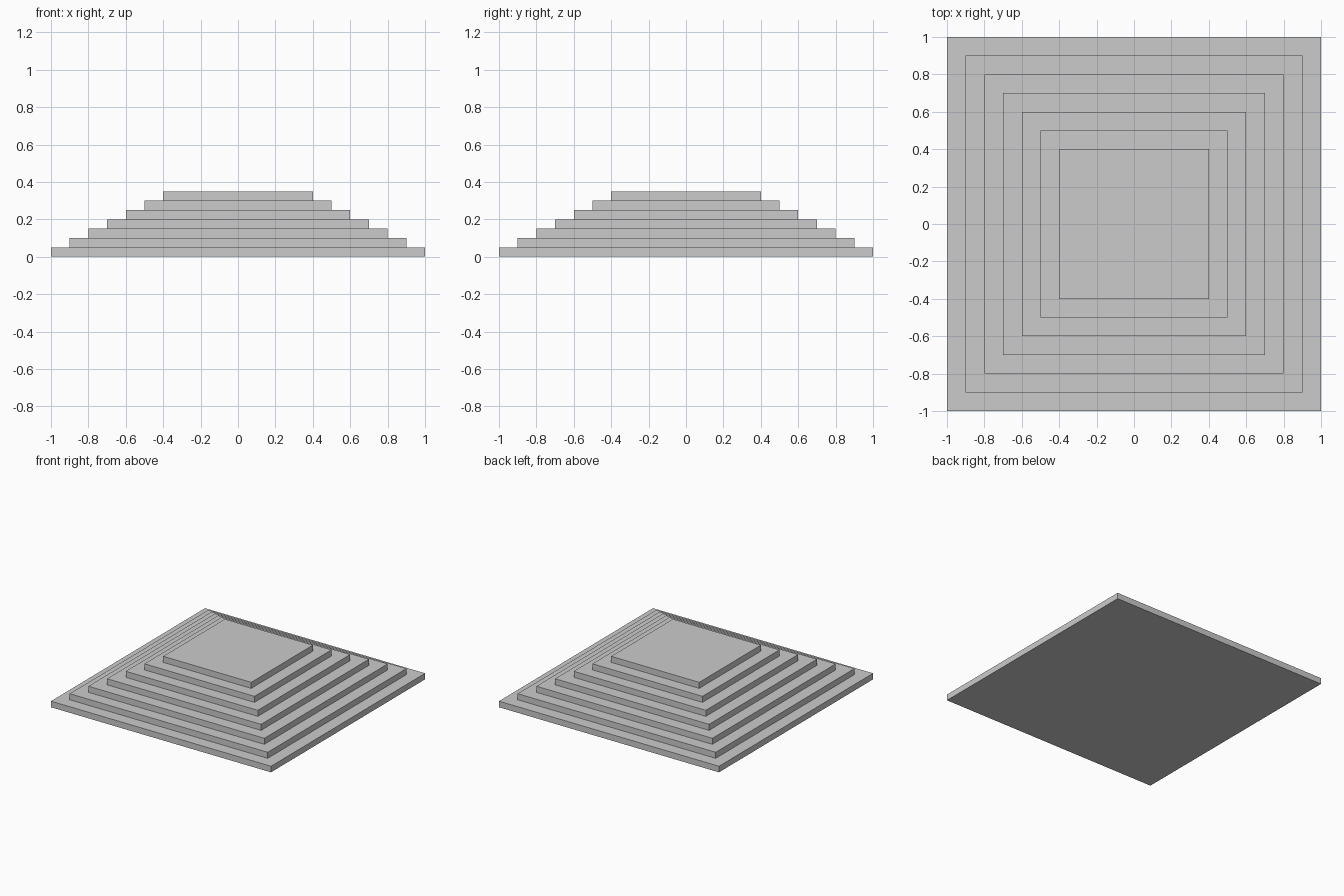
import bpy, bmesh
from mathutils import Matrix

if "Cube" in bpy.data.objects:
    bpy.data.objects.remove(bpy.data.objects["Cube"])

STEPS = 7
RISE = 0.05
TREAD = 0.1


def square_ring(bm, half, z):
    return [bm.verts.new((x * half, y * half, z))
            for x, y in ((-1, -1), (1, -1), (1, 1), (-1, 1))]


# Stepped platform: one closed skin of risers and treads
bm = bmesh.new()
rings = []
for i in range(STEPS):
    half = 1 - i * TREAD
    rings.append(square_ring(bm, half, i * RISE))
    rings.append(square_ring(bm, half, (i + 1) * RISE))

for low, high in zip(rings, rings[1:]):
    for k in range(4):
        n = (k + 1) % 4
        bm.faces.new((low[k], low[n], high[n], high[k]))

# Underside and top landing
bm.faces.new(rings[0][::-1])
bm.faces.new(rings[-1])
bmesh.ops.recalc_face_normals(bm, faces=bm.faces)

mesh = bpy.data.meshes.new("stepped_platform")
bm.to_mesh(mesh)
bm.free()
platform = bpy.data.objects.new("stepped_platform", mesh)
bpy.context.collection.objects.link(platform)
